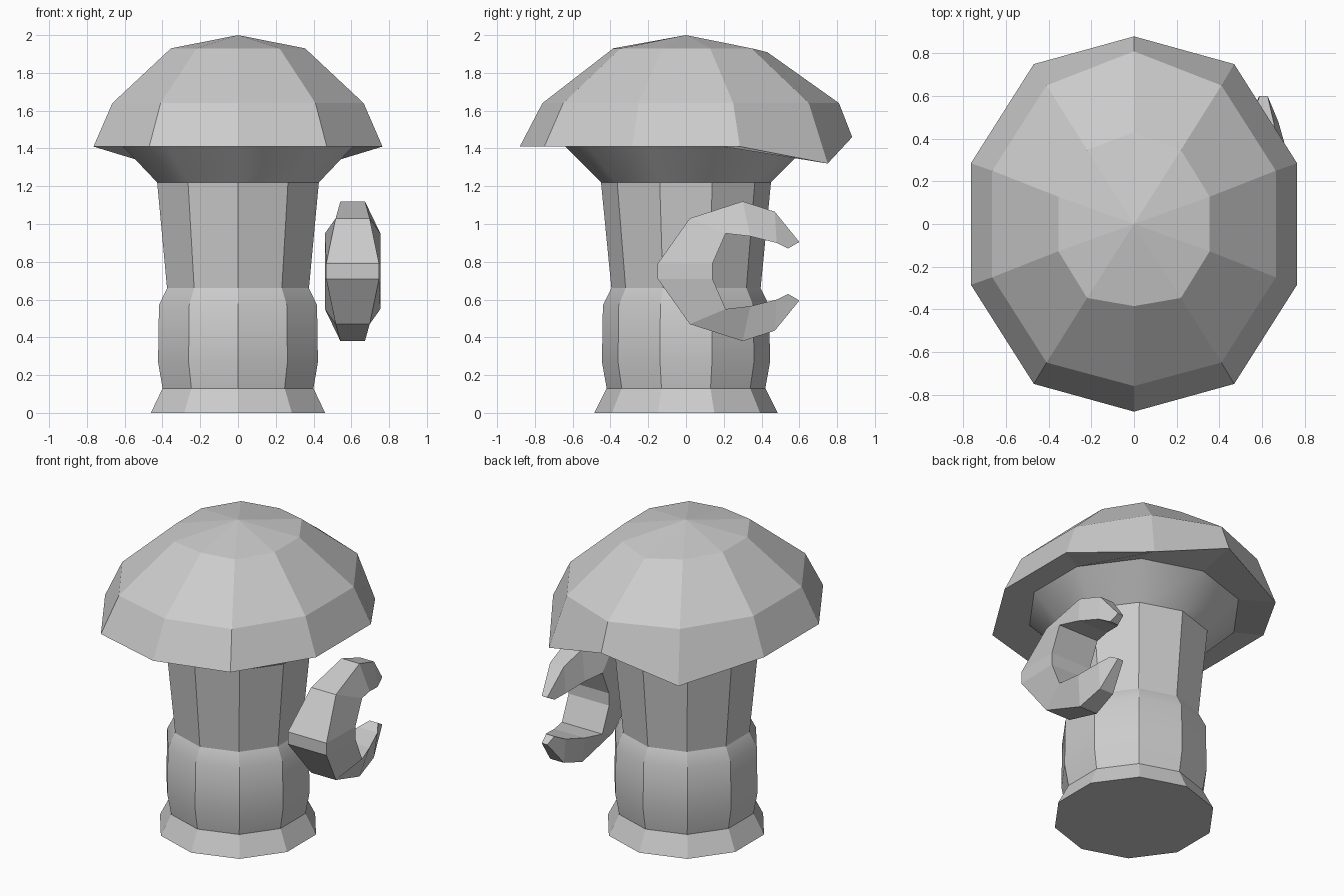
import bpy, bmesh, math

if "Cube" in bpy.data.objects:
    bpy.data.objects.remove(bpy.data.objects["Cube"])


def finish(name, bm, smooth=False):
    bmesh.ops.recalc_face_normals(bm, faces=bm.faces[:])
    me = bpy.data.meshes.new(name)
    bm.to_mesh(me)
    bm.free()
    ob = bpy.data.objects.new(name, me)
    bpy.context.collection.objects.link(ob)
    if smooth:
        bpy.ops.object.select_all(action='DESELECT')
        ob.select_set(True)
        bpy.context.view_layer.objects.active = ob
        bpy.ops.object.shade_smooth_by_angle(angle=math.radians(30))
    return ob


def loft(rings, caps=(True, True)):
    """Bridge equal-length rings of points with quads."""
    bm = bmesh.new()
    vs = [[bm.verts.new(p) for p in r] for r in rings]
    n = len(vs[0])
    for a, b in zip(vs, vs[1:]):
        for i in range(n):
            j = (i + 1) % n
            bm.faces.new((a[i], a[j], b[j], b[i]))
    if caps[0]:
        bm.faces.new(vs[0])
    if caps[1]:
        bm.faces.new(vs[-1])
    return bm, vs


def decagon(r, z):
    return [(r * math.sin(math.radians(36 * i)), -r * math.cos(math.radians(36 * i)), z)
            for i in range(10)]


def mirrored(half):
    """Front-to-back half ring (6 points) mirrored across x = 0."""
    return half + [(-x, y, z) for x, y, z in half[-2:0:-1]]


# Stem: ten-sided, flaring out under the cap
stem = [(0.485, 0), (0.42, 0.13), (0.445, 0.27), (0.44, 0.57),
        (0.395, 0.66), (0.45, 1.22), (0.64, 1.41)]
bm, _ = loft([decagon(r, z) for r, z in stem])
finish("stem", bm, smooth=True)

# Cap: faceted dome with a rim that dips at the back corners
rim = mirrored([(0, -.88, 1.41), (.47, -.75, 1.41), (.765, -.285, 1.41),
                (.765, .285, 1.41), (.47, .75, 1.32), (0, .88, 1.46)])
mid = mirrored([(0, -.76, 1.64), (.41, -.65, 1.64), (.665, -.25, 1.64),
                (.665, .25, 1.64), (.41, .65, 1.64), (0, .81, 1.64)])
top = mirrored([(0, -.385, 1.93), (.22, -.347, 1.93), (.355, -.128, 1.93),
                (.355, .128, 1.93), (.22, .347, 1.93), (0, .43, 1.91)])
bm, vs = loft([decagon(0.64, 1.41), rim, mid, top], caps=(False, False))
apex = bm.verts.new((0, 0, 2))
for i in range(10):
    bm.faces.new((vs[-1][i], vs[-1][(i + 1) % 10], apex))
finish("cap", bm)

# Hook: C shape beside the stem, upper half mirrored about z = 0.75
# outer (y, z), inner (y, z), outer half width, inner half width
upper = [(.60, .905, .54, .87, .02, .03),
         (.47, 1.065, .48, .90, .05, .07),
         (.30, 1.12, .34, .935, .065, .11),
         (.02, 1.03, .21, .95, .09, .147),
         (-.15, .79, .14, .79, .14, .147)]
lower = [(a, 1.5 - b, c, 1.5 - d, e, f) for a, b, c, d, e, f in reversed(upper)]
cx = 0.607
bm, _ = loft([[(cx - wo, oy, oz), (cx + wo, oy, oz), (cx + wi, iy, iz), (cx - wi, iy, iz)]
              for oy, oz, iy, iz, wo, wi in upper + lower])
finish("hook", bm)
